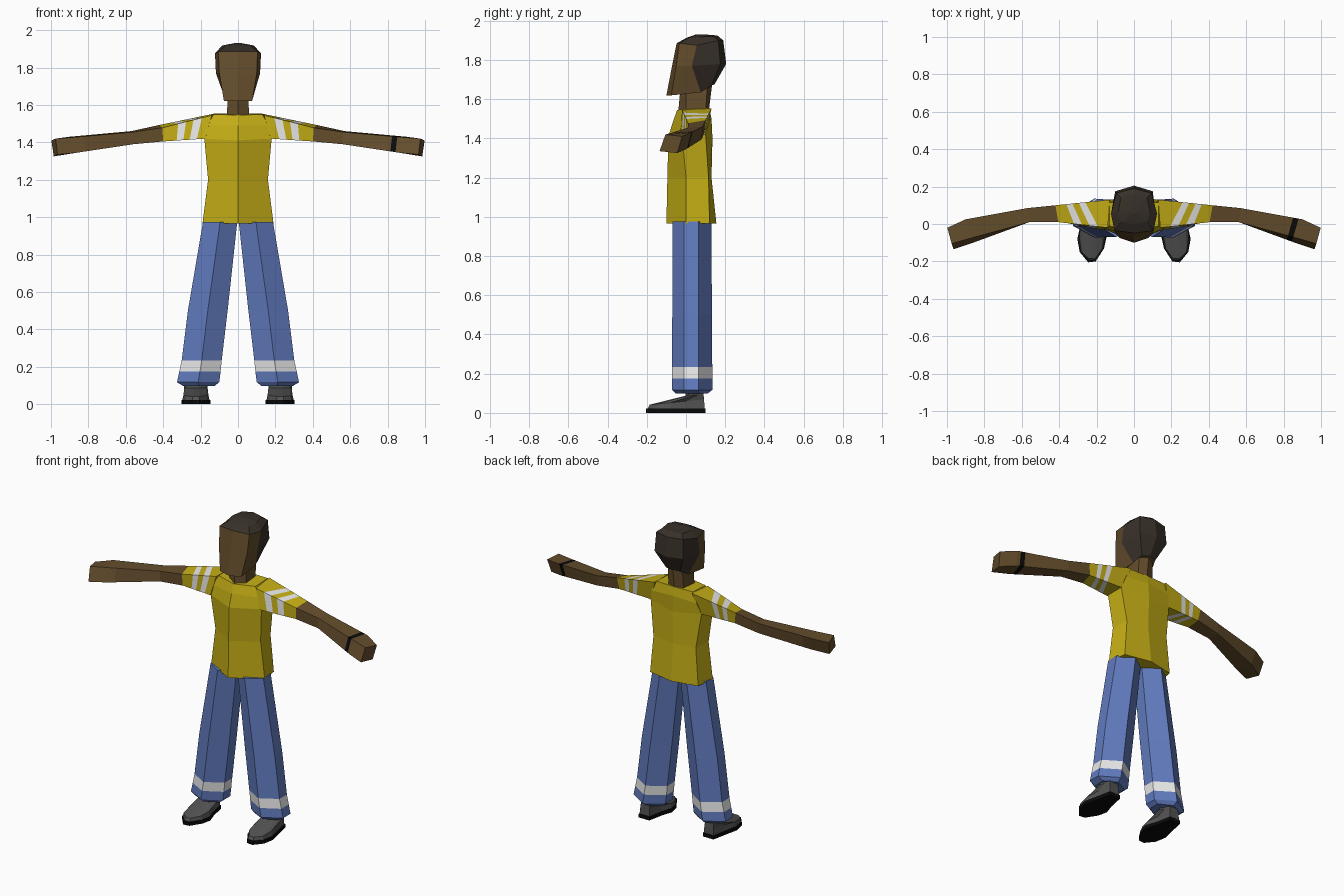
import bpy, bmesh
from mathutils import Vector

if "Cube" in bpy.data.objects:
    bpy.data.objects.remove(bpy.data.objects["Cube"])


def material(name, r, g, b):
    m = bpy.data.materials.new(name)
    m.diffuse_color = (r, g, b, 1)
    m.use_nodes = True
    m.node_tree.nodes["Principled BSDF"].inputs["Base Color"].default_value = m.diffuse_color
    return m


SKIN = material("brown_skin", .127, .074, .025)
HAIR = material("dark_hair", .04, .03, .022)
YELLOW = material("yellow_shirt", .55, .42, .008)
WHITE = material("white_stripe", .8, .8, .8)
BLUE = material("blue_trousers", .118, .195, .51)
GREY = material("grey_shoe", .085, .085, .085)
BLACK = material("black_rubber", .003, .003, .003)


def loft(name, rings, mats, rule=lambda row, col: 0, side=1):
    """Skin closed rings of equal length and cap both ends."""
    bm = bmesh.new()
    vs = [[bm.verts.new((p[0] * side, p[1], p[2])) for p in r] for r in rings]
    n = len(rings[0])
    for i in range(len(vs) - 1):
        for j in range(n):
            k = (j + 1) % n
            f = bm.faces.new((vs[i][j], vs[i][k], vs[i + 1][k], vs[i + 1][j]))
            f.material_index = rule(i, j)
    bm.faces.new(vs[0]).material_index = rule(0, 0)
    bm.faces.new(vs[-1]).material_index = rule(len(vs) - 2, 0)
    bmesh.ops.recalc_face_normals(bm, faces=bm.faces)
    mesh = bpy.data.meshes.new(name)
    bm.to_mesh(mesh)
    bm.free()
    for m in mats:
        mesh.materials.append(m)
    ob = bpy.data.objects.new(name, mesh)
    bpy.context.collection.objects.link(ob)
    return ob


def full(half):
    """Mirror a half ring whose first and last points lie on x = 0."""
    return half + [(-x, y, z) for x, y, z in half[-2:0:-1]]


def blend(a, b, ts):
    return [Vector(p).lerp(Vector(q), t) for p, q, t in zip(a, b, ts)]


# Shirt body
loft("shirt", [full(h) for h in (
    [(0, -.10, .965), (.19, 0, .965), (.17, .12, .965), (0, .155, .965)],
    [(0, -.095, 1.2), (.16, 0, 1.2), (.15, .115, 1.2), (0, .13, 1.2)],
    [(0, -.09, 1.41), (.18, -.02, 1.42), (.18, .10, 1.42), (0, .135, 1.4)],
    [(0, -.065, 1.49), (.165, -.02, 1.49), (.16, .12, 1.49), (0, .13, 1.5)],
    [(0, -.045, 1.545), (.13, -.01, 1.55), (.13, .115, 1.555), (0, .12, 1.555)],
)], [YELLOW])

# Neck
loft("neck", [full(h) for h in (
    [(0, -.04, 1.53), (.06, 0, 1.53), (.055, .10, 1.53), (0, .115, 1.53)],
    [(0, -.03, 1.64), (.055, 0, 1.64), (.05, .11, 1.69), (0, .135, 1.69)],
)], [SKIN])

# Head: front half of the side walls is face, the rest is hair
loft("head", [full(h) for h in (
    [(0, -.10, 1.62), (.075, -.075, 1.62), (.07, .075, 1.635),
     (.05, .13, 1.67), (0, .145, 1.675)],
    [(0, -.073, 1.76), (.1, -.05, 1.77), (.118, .03, 1.77),
     (.1, .175, 1.78), (0, .205, 1.78)],
    [(0, -.048, 1.885), (.105, -.035, 1.885), (.123, .055, 1.875),
     (.095, .165, 1.90), (0, .19, 1.90)],
    [(0, 0, 1.912), (.07, .01, 1.912), (.085, .065, 1.918),
     (.07, .14, 1.92), (0, .16, 1.925)],
    [(0, .05, 1.93), (.01, .06, 1.93), (.02, .07, 1.93),
     (.01, .09, 1.93), (0, .1, 1.93)],
)], [SKIN, HAIR], lambda row, col: 0 if row < 2 and col in (0, 1, 6, 7) else 1)

# Arm sections: back top, front top, front bottom, back bottom
shoulder = [(.13, .13, 1.553), (.14, -.02, 1.545), (.175, -.03, 1.42), (.175, .10, 1.42)]
cuff = [(.42, .10, 1.493), (.405, .01, 1.478), (.40, .013, 1.405), (.41, .09, 1.42)]
elbow = [(.57, .085, 1.46), (.56, .01, 1.455), (.56, .01, 1.39), (.57, .08, 1.395)]
wrist = [(.90, .025, 1.43), (.87, -.075, 1.428), (.86, -.10, 1.345), (.89, 0, 1.345)]
hand = [(.998, -.02, 1.41), (.975, -.105, 1.42), (.965, -.135, 1.335), (.985, -.045, 1.325)]

# Slanted stripe edges as (front, back) fractions of the sleeve
edges = [(0, 0), (.2, .45), (.37, .57), (.52, .69), (.68, .8), (1, 1)]
sleeve_rings = [blend(shoulder, cuff, (b, f, f, b)) for f, b in edges]
forearm_rings = [cuff, elbow, blend(elbow, wrist, [.85] * 4),
                 blend(elbow, wrist, [.94] * 4), wrist, hand]

# Trouser leg: six-sided section from centre, inner, outer, front, back
def leg_ring(inner, outer, front, back, z):
    mid = (inner + outer) / 2
    return [(mid, front, z), (outer, -.01, z), (outer, .065, z),
            (mid, back, z), (inner, .065, z), (inner, -.01, z)]


leg_rings = [leg_ring(*a) for a in (
    (.125, .295, -.05, .11, .098), (.10, .326, -.072, .135, .118),
    (.093, .314, -.072, .135, .175), (.087, .301, -.072, .134, .235),
    (.055, .267, -.07, .132, .505), (.004, .187, -.07, .13, .975))]

# Shoe outline, from the heel around the toe
outline = [(.19, .10), (.265, .10), (.285, 0), (.303, -.08), (.29, -.15),
           (.245, -.205), (.205, -.2), (.16, -.13), (.147, -.07), (.17, 0)]


def shoe_ring(scale, front, back, z0, slope):
    ring = []
    for x, y in outline:
        y = max(front, min(back, y))
        ring.append((.225 + (x - .225) * scale, y, z0 + slope * (y + .2)))
    return ring


def ankle_ring(z):
    return [(.225 + (x - .225) * .8, .045 + (y + .05) * .3, z) for x, y in outline]


upper_rings = [shoe_ring(.93, -.195, .095, .022, 0),
               shoe_ring(.85, -.185, .092, .04, .1),
               ankle_ring(.088), ankle_ring(.125)]

for side, label in ((1, "left"), (-1, "right")):
    loft(label + "_sleeve", sleeve_rings, [YELLOW, WHITE],
         lambda row, col: row % 2, side)
    # The wristband is only on one arm
    loft(label + "_arm", forearm_rings, [SKIN, BLACK],
         lambda row, col: int(row == 2 and side == 1), side)
    loft(label + "_trouser_leg", leg_rings, [BLUE, WHITE],
         lambda row, col: int(row == 2), side)
    loft(label + "_shoe_sole", [[(x, y, z) for x, y in outline] for z in (0, .023)],
         [BLACK], side=side)
    loft(label + "_shoe_upper", upper_rings, [GREY], side=side)
